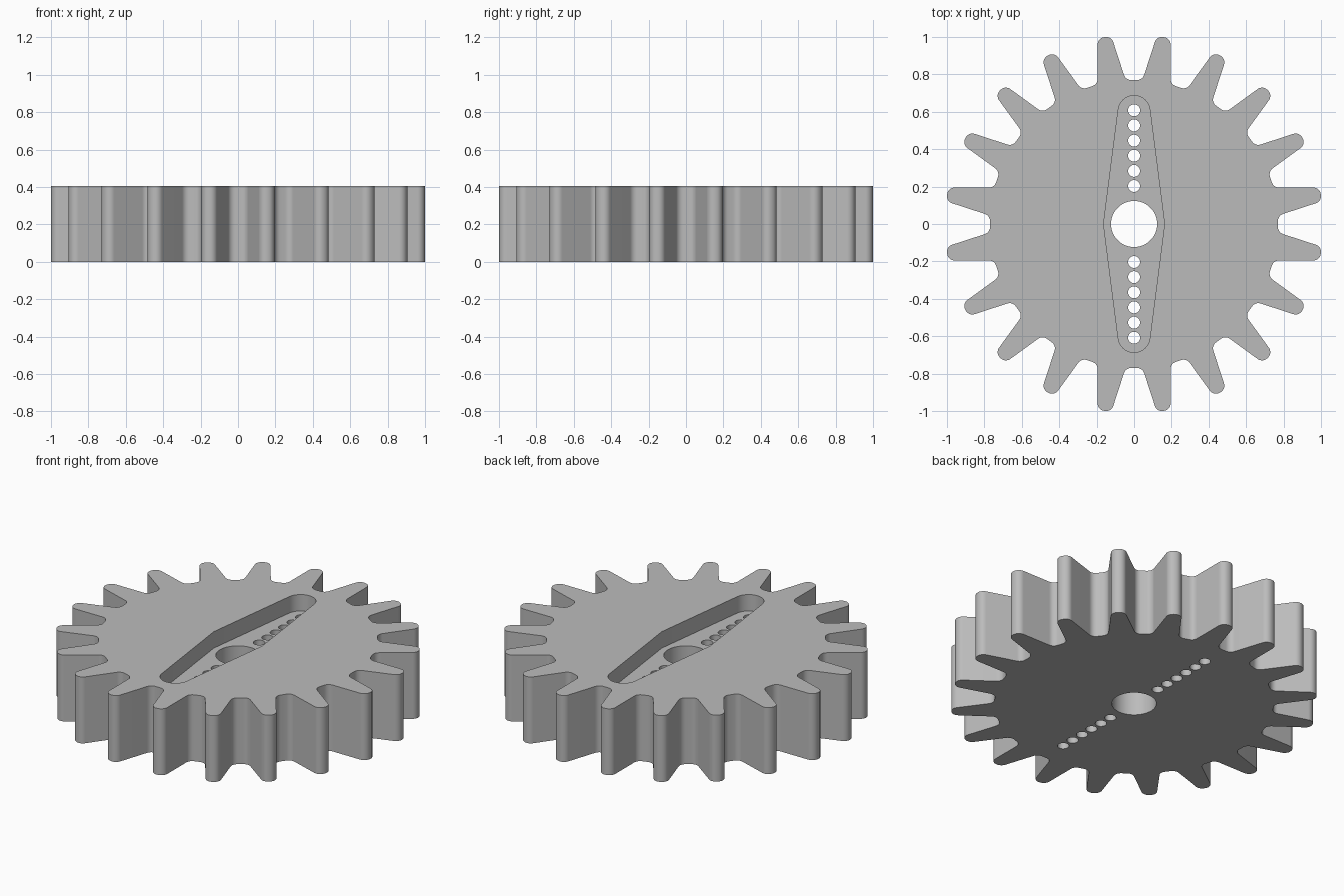
import bpy, bmesh
from math import radians, pi, tan, cos, sin
from mathutils import Vector, Matrix

HEIGHT, TEETH = 0.404, 20
FLOOR = HEIGHT - 0.1          # level of the recess floor
TIP_R, ROOT_R = 1.0115, 0.77  # tip and root distance from the axle

if "Cube" in bpy.data.objects:
    bpy.data.objects.remove(bpy.data.objects["Cube"])

grey = bpy.data.materials.new("grey_plastic")
grey.use_nodes = True
grey.diffuse_color = (0.5, 0.5, 0.5, 1)
grey.node_tree.nodes["Principled BSDF"].inputs["Base Color"].default_value = grey.diffuse_color


def fillet(prev, corner, nxt, radius, steps=7):
    """Points of an arc that rounds one corner of an outline."""
    a, b = (prev - corner).normalized(), (nxt - corner).normalized()
    half = a.angle(b) / 2
    centre = corner + (a + b).normalized() * radius / sin(half)
    start = corner + a * radius / tan(half) - centre
    end = corner + b * radius / tan(half) - centre
    sweep = start.angle_signed(end)      # clockwise positive
    return [centre + Matrix.Rotation(-sweep * i / steps, 2) @ start for i in range(steps + 1)]


def add_prism(bm, outline, z0, z1):
    face = bm.faces.new([bm.verts.new((p.x, p.y, z0)) for p in outline])
    out = bmesh.ops.extrude_face_region(bm, geom=[face])
    top = [v for v in out["geom"] if isinstance(v, bmesh.types.BMVert)]
    bmesh.ops.translate(bm, verts=top, vec=(0, 0, z1 - z0))


def make_object(name, bm):
    bmesh.ops.recalc_face_normals(bm, faces=bm.faces)
    mesh = bpy.data.meshes.new(name)
    bm.to_mesh(mesh)
    bm.free()
    mesh.materials.append(grey)
    obj = bpy.data.objects.new(name, mesh)
    bpy.context.collection.objects.link(obj)
    return obj


# Gear outline: tapered teeth with rounded tips and roots
def half_width(u):
    return 0.0518 - tan(radians(9)) * (u - 0.919)


pitch = 2 * pi / TEETH
root_half = 0.0452
root_a = Matrix.Rotation(-pitch / 2, 2) @ Vector((ROOT_R, root_half))
tooth = [root_a, Vector((TIP_R, -half_width(TIP_R))),
         Vector((TIP_R, half_width(TIP_R))), Vector((root_a.x, -root_a.y))]
corners = [Matrix.Rotation(pitch * (i + 0.5), 2) @ p for i in range(TEETH) for p in tooth]
outline = []
for i, corner in enumerate(corners):
    outline += fillet(corners[i - 1], corner, corners[(i + 1) % len(corners)], 0.04)
bm = bmesh.new()
add_prism(bm, outline, 0, HEIGHT)
gear = make_object("gear_wheel", bm)

# Recess cutter: long diamond with round ends
END_Y, END_R, MID_X = 0.602, 0.085, 0.163
tilt = 0.128
recess = []
for sign in (1, -1):
    recess.append(Vector((MID_X * sign, 0)))
    for i in range(17):
        a = tilt + (pi - 2 * tilt) * i / 16
        recess.append(sign * Vector((END_R * cos(a), END_Y + END_R * sin(a))))
bm = bmesh.new()
add_prism(bm, recess, FLOOR, HEIGHT + 0.1)
recess_cutter = make_object("recess_cutter", bm)

# Hole cutter: axle bore and two rows of small holes
bm = bmesh.new()
holes = [(0, 0.123, 48)]
holes += [(s * (0.203 + 0.081 * i), 0.032, 24) for s in (1, -1) for i in range(6)]
for y, radius, sides in holes:
    ring = [Vector((radius * cos(2 * pi * i / sides), y + radius * sin(2 * pi * i / sides)))
            for i in range(sides)]
    add_prism(bm, ring, -0.1, HEIGHT + 0.2)
hole_cutter = make_object("hole_cutter", bm)

# Cut the gear, then shade it
bpy.ops.object.select_all(action="DESELECT")
bpy.context.view_layer.objects.active = gear
gear.select_set(True)
for cutter in (recess_cutter, hole_cutter):
    cutter.hide_render = True
    mod = gear.modifiers.new(cutter.name, "BOOLEAN")
    mod.operation, mod.solver, mod.object = "DIFFERENCE", "EXACT", cutter
    bpy.ops.object.modifier_apply(modifier=mod.name)
    bpy.data.objects.remove(cutter)
bpy.ops.object.shade_smooth_by_angle(angle=radians(30))
